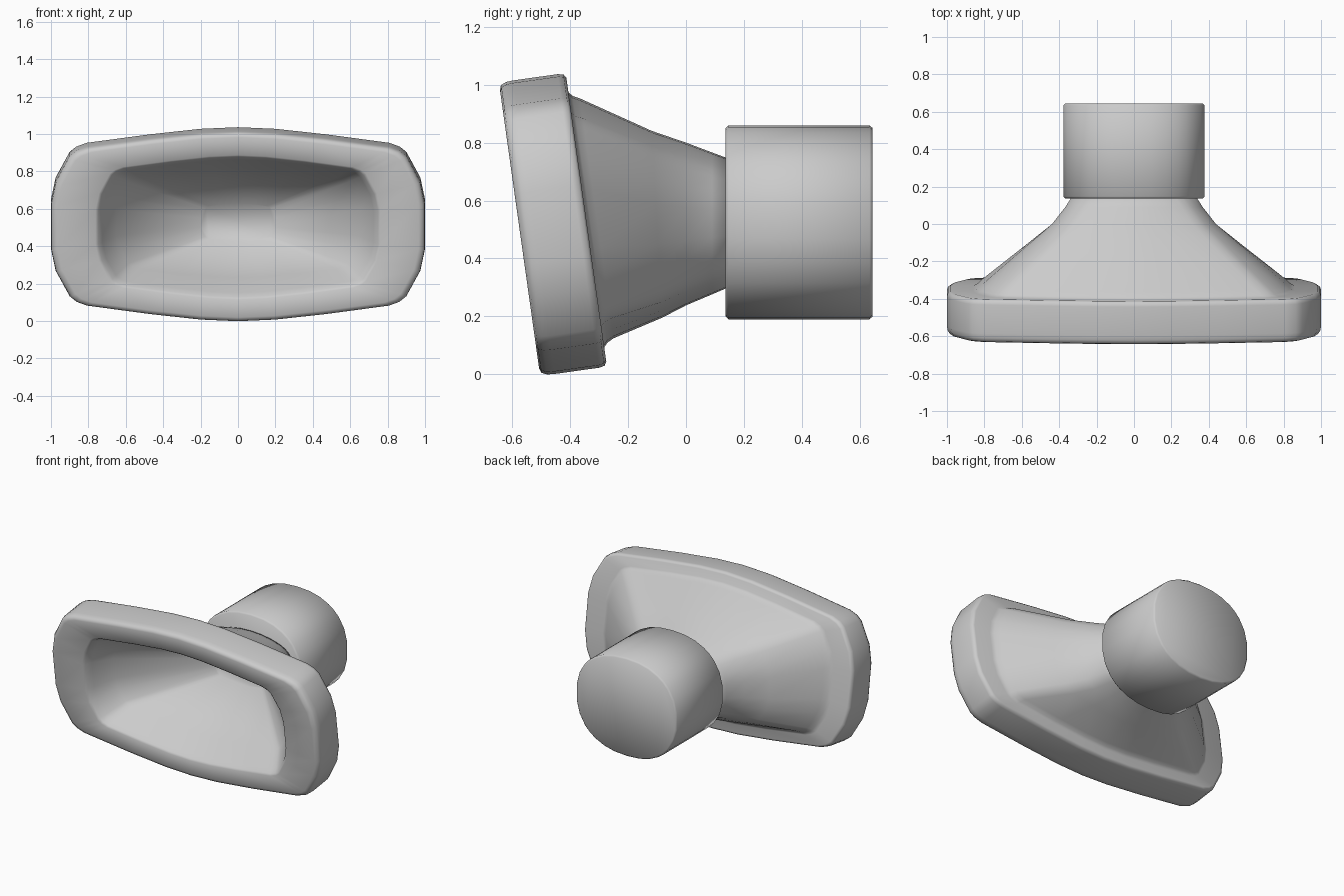
import bpy, bmesh, math
from mathutils import Vector

cube = bpy.data.objects.get("Cube")
if cube:
    bpy.data.objects.remove(cube, do_unlink=True)

grey = bpy.data.materials.new("plain grey")
grey.use_nodes = True
colour = (0.6, 0.6, 0.6, 1)
grey.diffuse_color = colour
grey.node_tree.nodes["Principled BSDF"].inputs["Base Color"].default_value = colour

# Quarter outlines (fractions of half width and half height), side to top
RIM = [(1, .24), (.975, .47), (.9, .74), (.865, .795), (.81, .835),
       (.47, .925), (.2, .983), (0, 1)]
STEPS = [8, 22, 36, 45, 54, 66, 78]
ROUND = [(math.cos(math.radians(a)) ** .88, math.sin(math.radians(a)) ** .88)
         for a in STEPS] + [(0, 1)]


def outline(quarter, width, height):
    """Mirror a quarter outline into a closed loop."""
    half = quarter + [(-x, z) for x, z in reversed(quarter[:-1])]
    loop = half + [(x, -z) for x, z in reversed(half)]
    return [(x * width, z * height) for x, z in loop]


def blend(mix):
    return [(a[0] + (b[0] - a[0]) * mix, a[1] + (b[1] - a[1]) * mix)
            for a, b in zip(RIM, ROUND)]


def ring(quarter, width, height, centre, tilt):
    up = Vector((0, -math.sin(tilt), math.cos(tilt)))
    return [Vector(centre) + Vector((x, 0, 0)) + up * z
            for x, z in outline(quarter, width, height)]


def loft(name, rings):
    """Skin a series of rings and cap both ends."""
    bm = bmesh.new()
    loops = [[bm.verts.new(p) for p in r] for r in rings]
    count = len(loops[0])
    for a, b in zip(loops, loops[1:]):
        for i in range(count):
            j = (i + 1) % count
            bm.faces.new((a[i], a[j], b[j], b[i]))
    bm.faces.new(loops[0])
    bm.faces.new(loops[-1])
    bmesh.ops.recalc_face_normals(bm, faces=bm.faces)
    mesh = bpy.data.meshes.new(name)
    bm.to_mesh(mesh)
    bm.free()
    mesh.materials.append(grey)
    obj = bpy.data.objects.new(name, mesh)
    bpy.context.collection.objects.link(obj)
    bpy.ops.object.select_all(action='DESELECT')
    obj.select_set(True)
    bpy.context.view_layer.objects.active = obj
    bpy.ops.object.shade_smooth_by_angle(angle=math.radians(85))
    return obj


TILT = math.radians(8)
AXIS = Vector((0, math.cos(TILT), math.sin(TILT)))
FACE = Vector((0, -.575, .501))


def rim_ring(width, height, depth):
    return ring(RIM, width, height, FACE + AXIS * depth, TILT)


# Flared horn: throat, mouth, thick tilted rim, then the outer cone
horn = [
    ring(blend(.2), .2, .105, (0, .03, .527), 0),
    rim_ring(.65, .295, .17),
    rim_ring(.725, .36, .05),
    rim_ring(.747, .378, .01),
    rim_ring(.762, .39, 0),
    rim_ring(.965, .486, 0),
    rim_ring(.986, .502, .006),
    rim_ring(.997, .51, .025),
    rim_ring(1, .512, .05),
    rim_ring(1, .512, .205),
    rim_ring(.995, .508, .225),
    rim_ring(.98, .496, .233),
    rim_ring(.86, .445, .233),
    rim_ring(.835, .43, .246),
    rim_ring(.81, .418, .27),
    ring(blend(.35), .56, .323, (0, -.1, .518), TILT * .4),
    ring(blend(.55), .44, .281, (0, 0, .519), 0),
    ring(blend(.7), .37, .245, (0, .09, .521), 0),
    ring(blend(.8), .325, .217, (0, .16, .523), 0),
]
loft("flared_horn", horn)

# Rounded driver housing at the back
housing = [(.97, .136), (1, .147), (1, .634), (.97, .645)]
loft("driver_housing", [ring(ROUND, .381 * s, .335 * s, (0, y, .525), 0)
                        for s, y in housing])
